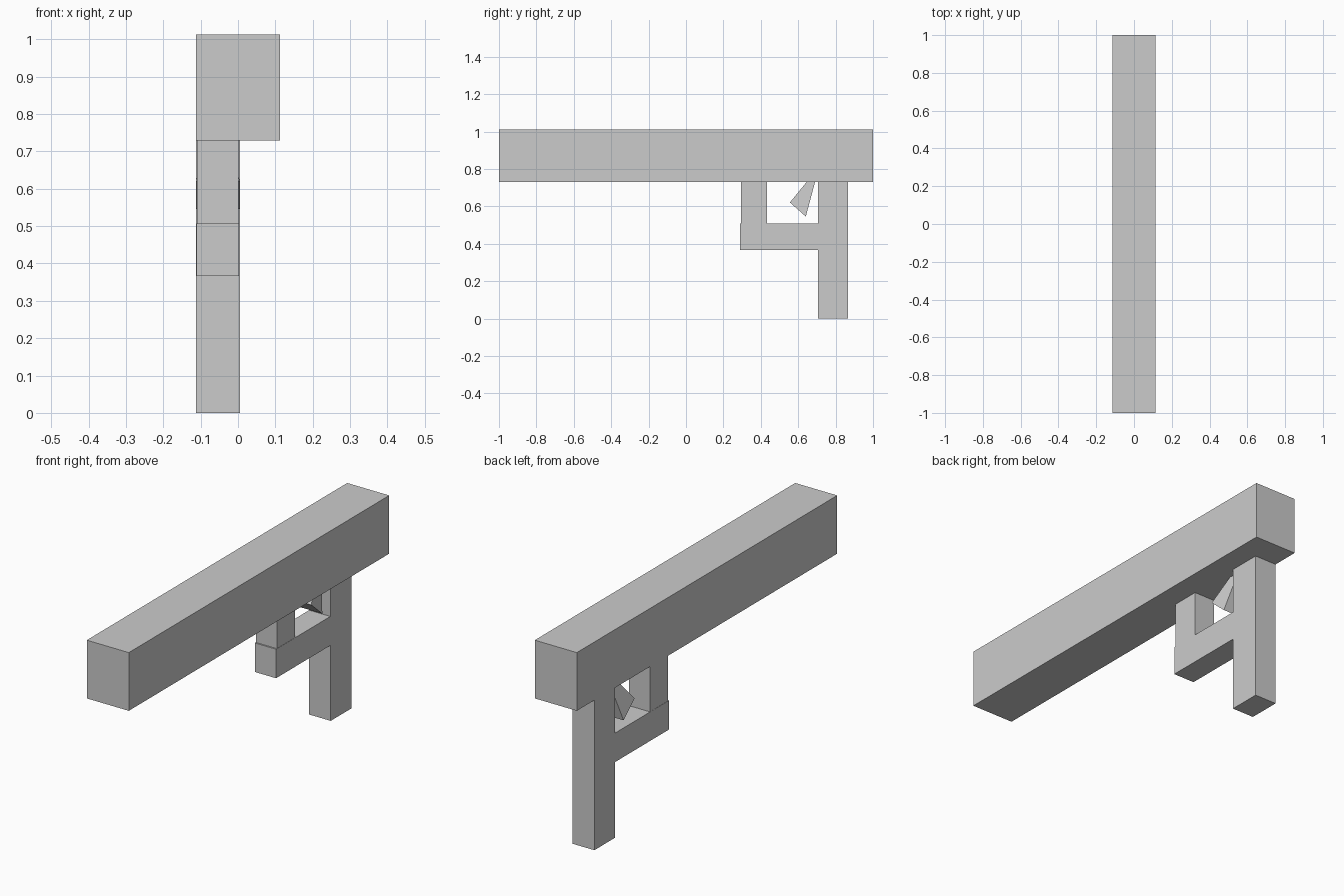
import bpy, bmesh
from mathutils import Vector

if "Cube" in bpy.data.objects:
    bpy.data.objects.remove(bpy.data.objects["Cube"])


def finish(name, bm):
    bmesh.ops.recalc_face_normals(bm, faces=bm.faces)
    mesh = bpy.data.meshes.new(name)
    bm.to_mesh(mesh)
    bm.free()
    obj = bpy.data.objects.new(name, mesh)
    bpy.context.collection.objects.link(obj)
    return obj


def box(x, y, z):
    """Box bmesh from (min, max) ranges."""
    bm = bmesh.new()
    bmesh.ops.create_cube(bm, size=1)
    for v in bm.verts:
        v.co = Vector([a + (c + 0.5) * (b - a) for c, (a, b) in zip(v.co, (x, y, z))])
    return bm


# barrel with a flush square muzzle outline on its front face
bm = box((-0.113, 0.113), (-1, 1), (0.729, 1.012))
front = min(bm.faces, key=lambda f: f.calc_center_median().y)
bmesh.ops.inset_region(bm, faces=[front], thickness=0.05)
for v in front.verts:
    v.co.x = 0.06 if v.co.x > 0 else -0.06
    v.co.z = 0.937 if v.co.z > 0.87 else 0.816
finish("barrel", bm)

# grip and trigger guard
finish("grip", box((-0.113, 0.005), (0.705, 0.865), (0, 0.74)))
finish("guard_bar", box((-0.111, 0.003), (0.288, 0.72), (0.366, 0.507)))
finish("guard_post", box((-0.110, 0.002), (0.295, 0.434), (0.49, 0.74)))

# trigger: tilted square pyramid with its tip inside the barrel
base_mid, tip = Vector((-0.054, 0.598, 0.583)), Vector((-0.054, 0.712, 0.812))
half_x, half_edge = Vector((0.059, 0, 0)), Vector((0, 0.0425, -0.0375))
bm = bmesh.new()
base = [bm.verts.new(base_mid + half_x * i + half_edge * j)
        for i, j in ((-1, -1), (1, -1), (1, 1), (-1, 1))]
apex = bm.verts.new(tip)
bm.faces.new(base)
for i in range(4):
    bm.faces.new((base[i], base[(i + 1) % 4], apex))
finish("trigger", bm)
